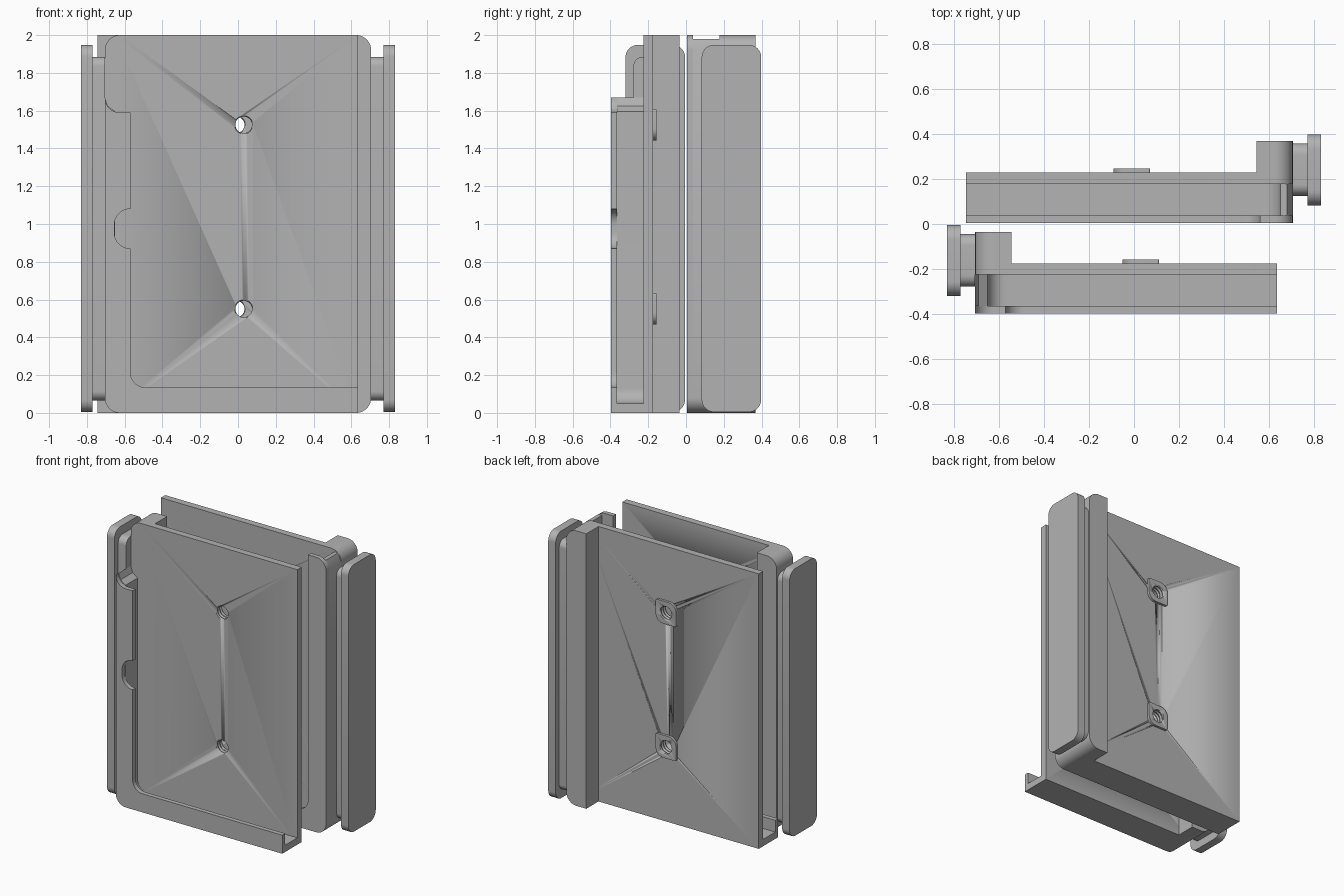
import bpy, bmesh, math
from mathutils import Vector

old = bpy.data.objects.get("Cube")
if old:
    bpy.data.objects.remove(old, do_unlink=True)

GREY = (0.45, 0.45, 0.45, 1.0)
mat = bpy.data.materials.new("matte grey")
mat.use_nodes = True
mat.diffuse_color = GREY
mat.node_tree.nodes["Principled BSDF"].inputs["Base Color"].default_value = GREY


def rounded(points, steps=10):
    """Outline from (u, v, radius) corners, each filleted by its radius."""
    out = []
    for i, (u, v, r) in enumerate(points):
        p = Vector((u, v))
        if r == 0:
            out.append(p)
            continue
        a = (Vector(points[i - 1][:2]) - p).normalized()
        b = (Vector(points[(i + 1) % len(points)][:2]) - p).normalized()
        half = a.angle(b) / 2
        centre = p + (a + b).normalized() * (r / math.sin(half))
        start = p + a * (r / math.tan(half)) - centre
        end = p + b * (r / math.tan(half)) - centre
        sweep = start.angle_signed(end)
        for k in range(steps + 1):
            t = -sweep * k / steps
            c, s = math.cos(t), math.sin(t)
            out.append(centre + Vector((start.x * c - start.y * s, start.x * s + start.y * c)))
    return [p for i, p in enumerate(out) if (p - out[i - 1]).length > 1e-5]


def finish(name, bm):
    bmesh.ops.recalc_face_normals(bm, faces=bm.faces)
    mesh = bpy.data.meshes.new(name)
    bm.to_mesh(mesh)
    bm.free()
    mesh.materials.append(mat)
    ob = bpy.data.objects.new(name, mesh)
    bpy.context.collection.objects.link(ob)
    bpy.ops.object.select_all(action="DESELECT")
    ob.select_set(True)
    bpy.context.view_layer.objects.active = ob
    bpy.ops.object.shade_smooth_by_angle(angle=math.radians(30))
    return ob


def prism(name, points, lo, hi, place):
    """Extrude an outline from lo to hi; place maps (u, v, depth) to a position."""
    bm = bmesh.new()
    face = bm.faces.new([bm.verts.new(place(p.x, p.y, lo)) for p in rounded(points)])
    top = bmesh.ops.extrude_face_region(bm, geom=[face])["geom"]
    shift = Vector(place(0, 0, hi)) - Vector(place(0, 0, lo))
    bmesh.ops.translate(bm, vec=shift, verts=[v for v in top if isinstance(v, bmesh.types.BMVert)])
    return finish(name, bm)


def box(u0, u1, v0, v1, r):
    return [(u0, v0, r), (u1, v0, r), (u1, v1, r), (u0, v1, r)]


def thread_cutter(x, y0, y1, z, sides=32, turns=8):
    """Ridged plug that leaves a threaded hole."""
    bm = bmesh.new()
    rings = []
    for k in range(turns + 1):
        r = 0.05 if k % 2 else 0.044
        y = y0 + (y1 - y0) * k / turns
        rings.append([bm.verts.new((x + r * math.cos(math.tau * i / sides), y,
                                    z + r * math.sin(math.tau * i / sides))) for i in range(sides)])
    for a, b in zip(rings, rings[1:]):
        for i in range(sides):
            j = (i + 1) % sides
            bm.faces.new((a[i], a[j], b[j], b[i]))
    bm.faces.new(rings[0])
    bm.faces.new(rings[-1])
    return finish("thread_cutter", bm)


def cut(target, cutters):
    for c in cutters:
        mod = target.modifiers.new("hole", "BOOLEAN")
        mod.operation = "DIFFERENCE"
        mod.solver = "EXACT"
        mod.object = c
        bpy.context.view_layer.objects.active = target
        bpy.ops.object.modifier_apply(modifier=mod.name)


HOLES = (0.55, 1.525)
OUT, R = -0.705, 0.08


def holder(tag, side, dy, end, lip_x, hole_x, notched):
    """One tray half: side flips x, dy shifts it back, end is the open edge."""
    def flat(u, v, d):
        return (side * u, d + dy, v)

    def sideways(u, v, d):
        return (side * d, u + dy, v)

    # back plate and corner post
    outline = [(OUT, 0, R), (end, 0, 0), (end, 2, 0), (OUT, 2, R)]
    plate = prism(tag + "_back_plate", outline, -0.225, -0.175, flat)
    post = [(OUT, 0, R), (-0.545, 0, 0), (-0.545, 2, 0), (OUT, 2, R)]
    prism(tag + "_post", post, -0.175, -0.035, flat)

    # tray wall along the bottom and outer side, then the retaining lip
    base = [(OUT, 0, R), (end, 0, 0)]
    wall = base + [(end, 0.05, 0), (-0.65, 0.05, R)]
    lip = base + [(end, 0.135, 0), (lip_x, 0.135, R)]
    if notched:
        wall += [(-0.65, 1.596, 0), (-0.69, 1.625, 0), (OUT, 1.67, 0)]
        lip += [(lip_x, 0.87, 0), (-0.655, 0.87, 0.085), (-0.655, 1.08, 0.085), (lip_x, 1.08, 0),
                (lip_x, 1.59, 0), (OUT, 1.59, R), (OUT, 1.67, 0)]
    else:
        wall += [(-0.65, 1.98, 0), (-0.68, 1.98, 0), (OUT, 1.92, 0)]
        lip += [(lip_x, 2, 0), (OUT, 2, R)]
    prism(tag + "_tray_wall", wall, -0.365, -0.225, flat)
    prism(tag + "_lip", lip, -0.398, -0.365, flat)

    # side rail: narrow neck and wide flange
    prism(tag + "_rail_neck", box(-0.278, -0.045, 0.065, 1.885, 0.05), -0.77, OUT, sideways)
    prism(tag + "_rail_flange", box(-0.32, -0.005, 0.005, 1.948, 0.065), -0.83, -0.77, sideways)

    # threaded nuts, each with two rounded corners
    nuts = []
    for z in HOLES:
        h = 0.082
        x = side * hole_x
        shape = [(x - h, z - h, 0.01), (x + h, z - h, 0.06), (x + h, z + h, 0.01), (x - h, z + h, 0.06)]
        nuts.append(prism(tag + "_nut", shape, -0.175, -0.157,
                          lambda u, v, d: (u, d + dy, v)))
    cutters = [thread_cutter(side * hole_x, dy - 0.24, dy - 0.14, z) for z in HOLES]
    cut(plate, cutters)
    for nut, cutter in zip(nuts, cutters):
        cut(nut, [cutter])
    for c in cutters:
        bpy.data.objects.remove(c, do_unlink=True)


holder("front", 1, 0, 0.635, -0.57, 0.03, True)
holder("rear", -1, 0.403, 0.745, -0.56, 0.01, False)
